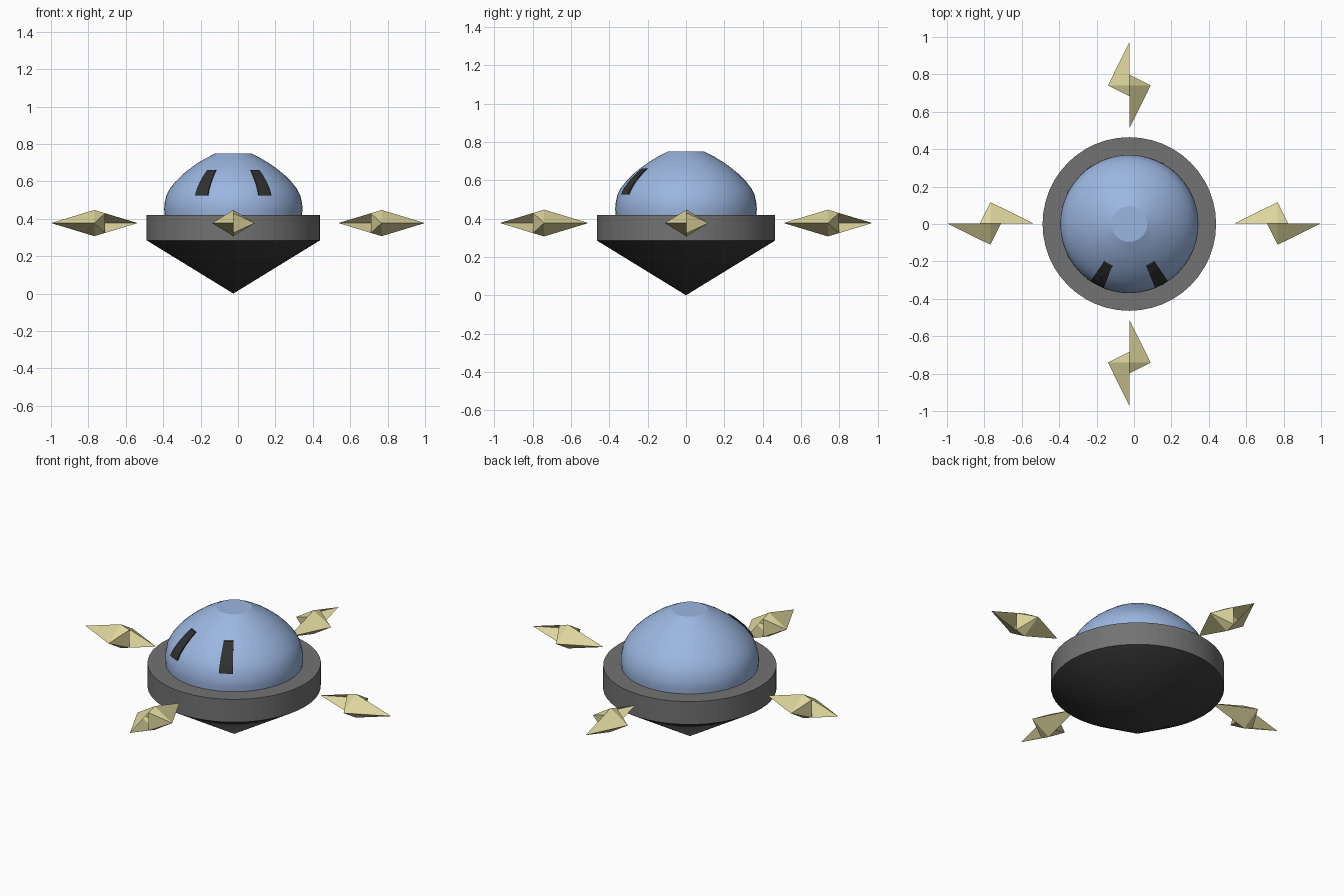
import bpy, bmesh
from math import sin, cos, pi, radians

if "Cube" in bpy.data.objects:
    bpy.data.objects.remove(bpy.data.objects["Cube"])

CX = -0.025   # the body axis sits slightly off the overall centre


def material(name, rgb):
    m = bpy.data.materials.new(name)
    m.diffuse_color = (*rgb, 1)
    m.use_nodes = True
    m.node_tree.nodes["Principled BSDF"].inputs["Base Color"].default_value = m.diffuse_color
    return m


blue = material("blue", (0.33, 0.47, 0.75))
dark = material("dark", (0.045, 0.045, 0.045))
black = material("black", (0.03, 0.03, 0.03))
grey = material("grey", (0.17, 0.17, 0.17))
cream = material("cream", (0.72, 0.66, 0.33))


def finish(name, bm, mat, loc, smooth=None):
    bmesh.ops.remove_doubles(bm, verts=bm.verts, dist=1e-5)
    bmesh.ops.recalc_face_normals(bm, faces=bm.faces)
    me = bpy.data.meshes.new(name)
    bm.to_mesh(me)
    bm.free()
    me.materials.append(mat)
    ob = bpy.data.objects.new(name, me)
    ob.location = loc
    bpy.context.collection.objects.link(ob)
    if smooth:
        bpy.ops.object.select_all(action='DESELECT')
        ob.select_set(True)
        bpy.context.view_layer.objects.active = ob
        bpy.ops.object.shade_smooth_by_angle(angle=radians(smooth))
    return ob


def lathe(name, profile, mat, sides, smooth=None):
    bm = bmesh.new()
    vs = [bm.verts.new((r, 0, z)) for r, z in profile]
    es = [bm.edges.new(p) for p in zip(vs, vs[1:])]
    bmesh.ops.spin(bm, geom=vs + es, cent=(0, 0, 0), axis=(0, 0, 1),
                   angle=2 * pi, steps=sides, use_duplicate=False)
    return finish(name, bm, mat, (CX, 0, 0), smooth)


# Lower cone and collar
lathe("lower_cone", [(0, 0), (0.464, 0.285), (0, 0.285)], dark, 48, 30)
lathe("collar", [(0, 0.285), (0.464, 0.285), (0.464, 0.42), (0, 0.42)], grey, 48, 30)

# Dome with a flat top
DOME = [(0.366, 0.41), (0.37, 0.45), (0.368, 0.48), (0.358, 0.525), (0.34, 0.56),
        (0.31, 0.598), (0.275, 0.633), (0.24, 0.662), (0.195, 0.695),
        (0.15, 0.722), (0.095, 0.75)]
lathe("dome", DOME + [(0, 0.75)], blue, 48, 25)


# Eye slots: curved patches following the dome
def eye(name, side):
    bm = bmesh.new()
    rows = []
    for r, z in DOME[3:8]:
        row = []
        for off in (0.009, -0.015):
            for a in (22, 28, 34):
                t = radians(a)
                row.append(bm.verts.new((side * (r + off) * sin(t), -(r + off) * cos(t), z)))
        rows.append([row[i] for i in (0, 1, 2, 5, 4, 3)])
    for lo, hi in zip(rows, rows[1:]):
        for i in range(6):
            j = (i + 1) % 6
            bm.faces.new((lo[i], lo[j], hi[j], hi[i]))
    bm.faces.new(rows[0])
    bm.faces.new(rows[-1])
    finish(name, bm, black, (CX, 0, 0))


eye("right_eye", 1)
eye("left_eye", -1)


# Floating spikes: two offset half-pyramids, one pointing in, one pointing out.
# d is the outward direction, s the direction of the inward half's wing.
def spike(name, d, s, loc):
    bm = bmesh.new()
    L, W, H, K = 0.231, 0.114, 0.07, 0.057
    kz = H * (1 - K / L)

    def p(u, v, z):
        return bm.verts.new((d[0] * u + s[0] * v, d[1] * u + s[1] * v, z))

    for k in (1, -1):
        tip, wing = p(-L * k, 0, 0), p(0, W * k, 0)
        crest = [p(0, 0, H * q) for q in (1, -1)]
        back = [p(K * k, 0, kz * q) for q in (1, -1)]
        for c, b in zip(crest, back):
            bm.faces.new((tip, wing, c))
            bm.faces.new((wing, b, c))
        bm.faces.new((wing, *back))
    finish(name, bm, cream, loc)


Z = 0.377
spike("right_spike", (1, 0), (0, 1), (0.768, 0.003, Z))
spike("left_spike", (-1, 0), (0, 1), (-0.768, 0.003, Z))
spike("front_spike", (0, -1), (1, 0), (CX, -0.741, Z))
spike("back_spike", (0, 1), (1, 0), (CX, 0.741, Z))
